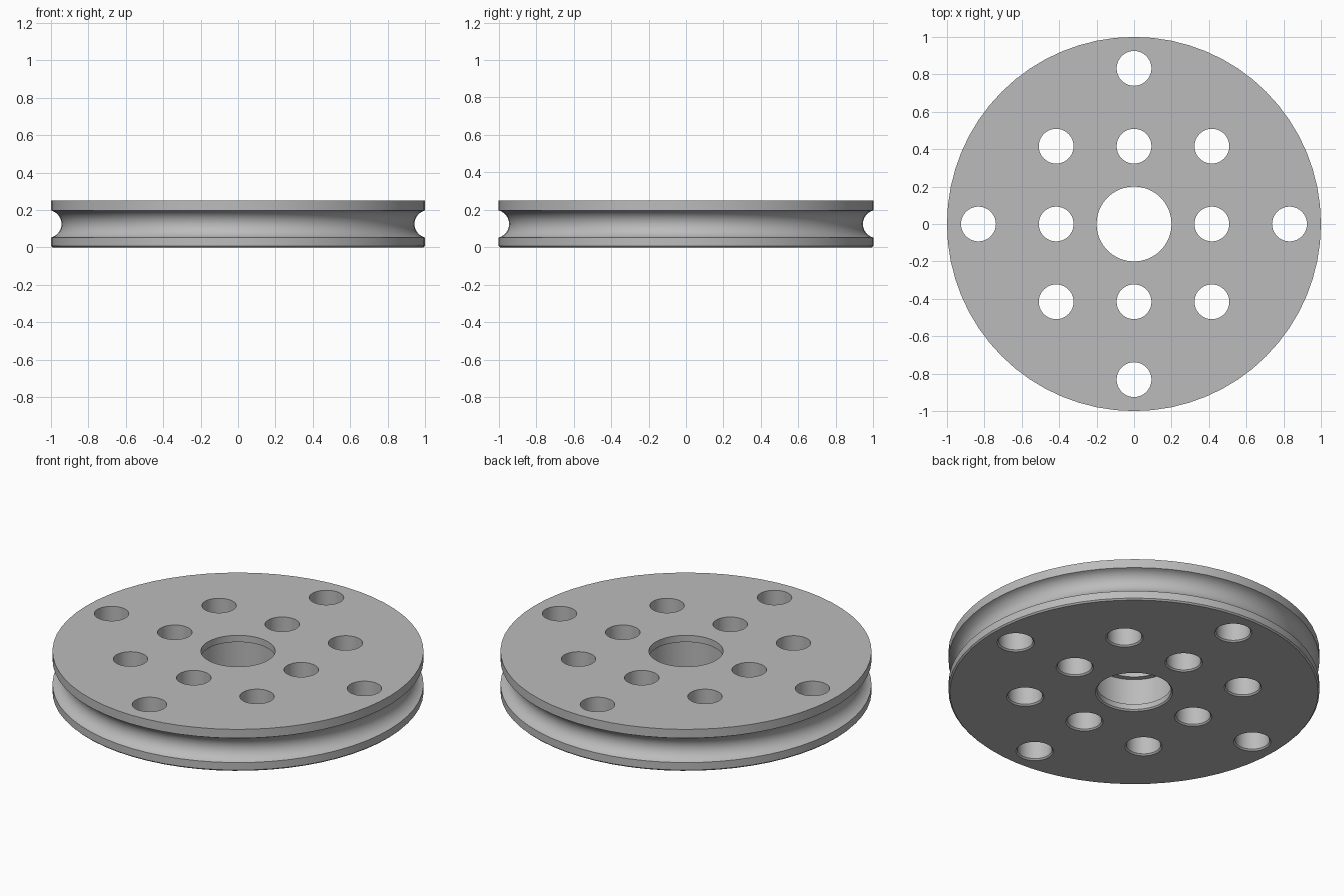
import bpy, bmesh, math

cube = bpy.data.objects.get("Cube")
if cube:
    bpy.data.objects.remove(cube)

HEIGHT, BEVEL = 0.25, 0.008
HOLE_R, SPACING = 0.093, 0.416

grey = bpy.data.materials.new("plain_grey")
grey.use_nodes = True
colour = (0.5, 0.5, 0.5, 1)
grey.diffuse_color = colour
grey.node_tree.nodes["Principled BSDF"].inputs["Base Color"].default_value = colour


def add_ring(bm, profile, segments, centre=(0, 0), closed=True):
    """Revolve an (r, z) profile; an open profile gets flat end caps."""
    rings = []
    for i in range(segments):
        a = 2 * math.pi * i / segments
        rings.append([bm.verts.new((centre[0] + r * math.cos(a),
                                    centre[1] + r * math.sin(a), z)) for r, z in profile])
    count = len(profile)
    for i in range(segments):
        a, b = rings[i], rings[(i + 1) % segments]
        for j in range(count if closed else count - 1):
            k = (j + 1) % count
            bm.faces.new((a[j], b[j], b[k], a[k]))
    if not closed:
        bm.faces.new([ring[0] for ring in reversed(rings)])
        bm.faces.new([ring[-1] for ring in rings])


def make_object(name, bm):
    bmesh.ops.recalc_face_normals(bm, faces=bm.faces)
    mesh = bpy.data.meshes.new(name)
    bm.to_mesh(mesh)
    bm.free()
    mesh.materials.append(grey)
    obj = bpy.data.objects.new(name, mesh)
    bpy.context.collection.objects.link(obj)
    return obj


# Wheel section: rounded rope groove outside, recessed bore inside
groove_r, groove_x, groove_z = 0.075, 1.019, HEIGHT / 2
half = math.acos((groove_x - 1) / groove_r)
groove = []
for i in range(17):
    a = -half + 2 * half * i / 16
    groove.append((groove_x - groove_r * math.cos(a), groove_z + groove_r * math.sin(a)))
bore, recess, lip = 0.2, 0.23, 0.04
section = [(bore + BEVEL, 0), (1 - BEVEL, 0), (1, BEVEL)] + groove + [
    (1, HEIGHT), (bore, HEIGHT), (bore, HEIGHT - lip), (recess, HEIGHT - lip),
    (recess, lip), (bore, lip), (bore, BEVEL)]
bm = bmesh.new()
add_ring(bm, section, 64)
wheel = make_object("pulley_wheel", bm)

# Mounting holes: a square of eight plus four near the rim
centres = [(x, y) for x in (-1, 0, 1) for y in (-1, 0, 1) if x or y]
centres += [(2, 0), (-2, 0), (0, 2), (0, -2)]
hole_profile = [(HOLE_R + 2 * BEVEL, -BEVEL), (HOLE_R, BEVEL), (HOLE_R, HEIGHT + 0.05)]
bm = bmesh.new()
for x, y in centres:
    add_ring(bm, hole_profile, 40, (x * SPACING, y * SPACING), closed=False)
cutter = make_object("hole_cutter", bm)
cutter.hide_render = True

cut = wheel.modifiers.new("mounting_holes", 'BOOLEAN')
cut.operation = 'DIFFERENCE'
cut.solver = 'EXACT'
cut.object = cutter
bpy.ops.object.select_all(action='DESELECT')
wheel.select_set(True)
bpy.context.view_layer.objects.active = wheel
bpy.ops.object.modifier_apply(modifier=cut.name)
bpy.data.objects.remove(cutter)
bpy.ops.object.shade_smooth_by_angle(angle=math.radians(30))
